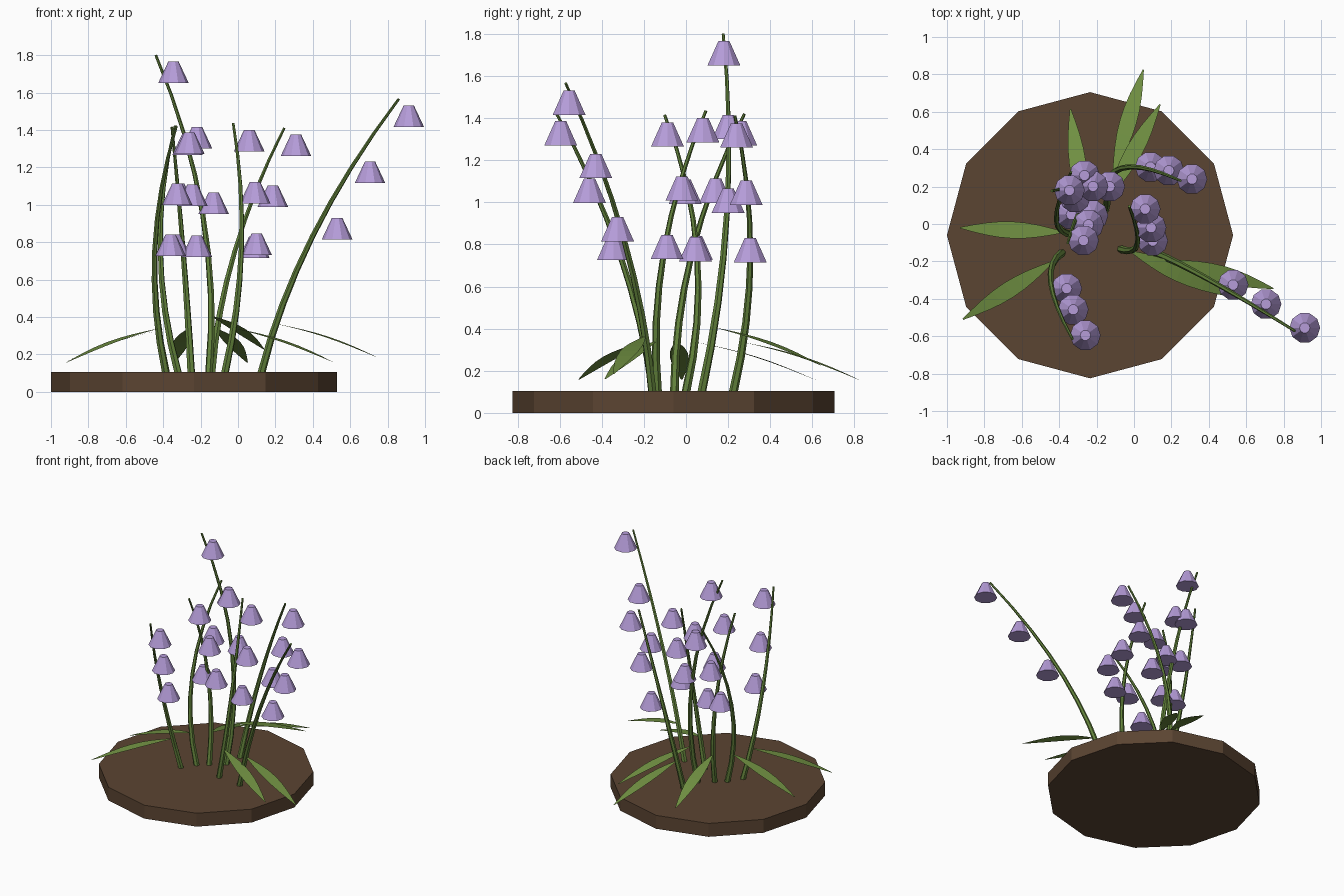
import bpy, bmesh, math
from mathutils import Vector, Matrix

cube = bpy.data.objects.get("Cube")
if cube:
    bpy.data.objects.remove(cube, do_unlink=True)


def material(name, rgb):
    m = bpy.data.materials.new(name)
    m.use_nodes = True
    linear = [(c / 255) ** 2.2 for c in rgb] + [1]
    m.diffuse_color = linear
    m.node_tree.nodes["Principled BSDF"].inputs["Base Color"].default_value = linear
    return m


SOIL = material("soil brown", (91, 70, 53))
STEM = material("stem green", (99, 130, 62))
LEAF = material("leaf green", (112, 143, 68))
PETAL = material("petal lilac", (180, 155, 216))


def add(name, data, mat):
    ob = bpy.data.objects.new(name, data)
    data.materials.append(mat)
    bpy.context.collection.objects.link(ob)
    return ob


def cone(name, sides, r_low, r_high, z_low, z_high, xy, mat):
    bm = bmesh.new()
    bmesh.ops.create_cone(bm, cap_ends=True, segments=sides, radius1=r_low,
                          radius2=r_high, depth=z_high - z_low)
    bmesh.ops.rotate(bm, verts=bm.verts, matrix=Matrix.Rotation(math.pi / 2, 3, 'Z'))
    me = bpy.data.meshes.new(name)
    bm.to_mesh(me)
    bm.free()
    ob = add(name, me, mat)
    ob.location = (xy[0], xy[1], (z_low + z_high) / 2)


def stem_path(base, low, top):
    """Quadratic in height through the base and two bell positions."""
    a, b, c = Vector(base), Vector(low), Vector(top)

    def at(z):
        p = (a * (z - b.z) * (z - c.z) / ((a.z - b.z) * (a.z - c.z))
             + b * (z - a.z) * (z - c.z) / ((b.z - a.z) * (b.z - c.z))
             + c * (z - a.z) * (z - b.z) / ((c.z - a.z) * (c.z - b.z)))
        return Vector((p.x, p.y, z))
    return at


def stem(name, at, tip_z, steps=8):
    cu = bpy.data.curves.new(name, 'CURVE')
    cu.dimensions = '3D'
    cu.bevel_depth = 0.021
    cu.bevel_resolution = 1
    cu.use_fill_caps = True
    sp = cu.splines.new('POLY')
    sp.points.add(steps)
    for i, pt in enumerate(sp.points):
        t = i / steps
        pt.co = (*at(GROUND + (tip_z - GROUND) * t), 1)
        pt.radius = 1 - 0.65 * t
    sp.use_smooth = False
    add(name, cu, STEM)


def leaf(name, root, tip, rows=8):
    """Flat blade, pointed at both ends, arching slightly."""
    bm = bmesh.new()
    side = (tip - root).cross(Vector((0, 0, 1))).normalized()
    pairs = []
    for i in range(rows + 1):
        t = i / rows
        mid = root.lerp(tip, t) + Vector((0, 0, 0.02 * math.sin(math.pi * t)))
        w = 0.003 + 0.042 * math.sin(math.pi * t)
        pairs.append([bm.verts.new(mid + side * s * w) for s in (1, -1)])
    for (a, b), (c, d) in zip(pairs, pairs[1:]):
        bm.faces.new((a, c, d, b))
    bmesh.ops.recalc_face_normals(bm, faces=bm.faces)
    if sum(f.normal.z for f in bm.faces) < 0:
        bmesh.ops.reverse_faces(bm, faces=bm.faces)
    me = bpy.data.meshes.new(name)
    bm.to_mesh(me)
    bm.free()
    add(name, me, LEAF)


GROUND = 0.1
BELL_SIDE = 0.08     # bells hang to one side of the stem

cone("soil_disc", 12, 0.765, 0.765, 0, 0.105, (-0.235, -0.06), SOIL)

# base xy, lowest bell xyz, highest bell xyz, leaf tip xy
plants = [
    ((0.125, -0.16), (0.53, -0.325, 0.93), (0.913, -0.555, 1.53), (0.745, -0.345)),
    ((-0.385, -0.155), (-0.36, -0.345, 0.84), (-0.26, -0.595, 1.385), (-0.915, -0.51)),
    ((-0.07, -0.135), (0.1, -0.09, 0.845), (0.06, 0.08, 1.40), (0.505, -0.385)),
    ((-0.14, 0.225), (0.087, 0.305, 0.83), (0.31, 0.24, 1.375), (0.05, 0.825)),
    ((-0.155, 0.075), (-0.13, 0.2, 1.065), (-0.345, 0.18, 1.765), (0.14, 0.64)),
    ((-0.25, 0.0), (-0.22, 0.045, 0.835), (-0.27, -0.088, 1.38), (-0.34, 0.615)),
    ((-0.32, -0.055), (-0.335, 0.05, 0.84), (-0.265, 0.26, 1.385), (-0.93, -0.02)),
]

for n, (base, low, top, leaf_tip) in enumerate(plants, 1):
    shift = Vector((BELL_SIDE, 0, 0))
    at = stem_path((*base, GROUND), Vector(low) - shift, Vector(top) - shift)
    tip_z = top[2] + 0.035
    stem(f"stem_{n}", at, tip_z)

    # three bells up the stem
    for k, z in enumerate((low[2], (low[2] + top[2]) / 2, top[2]), 1):
        p = at(z) + shift
        cone(f"bell_{n}_{k}", 10, 0.082, 0.028, z - 0.115, z, p, PETAL)

    # one drooping leaf low on the stem
    root = at(GROUND + 0.18 * (tip_z - GROUND))
    leaf(f"leaf_{n}", root, Vector((*leaf_tip, root.z - 0.18)))
